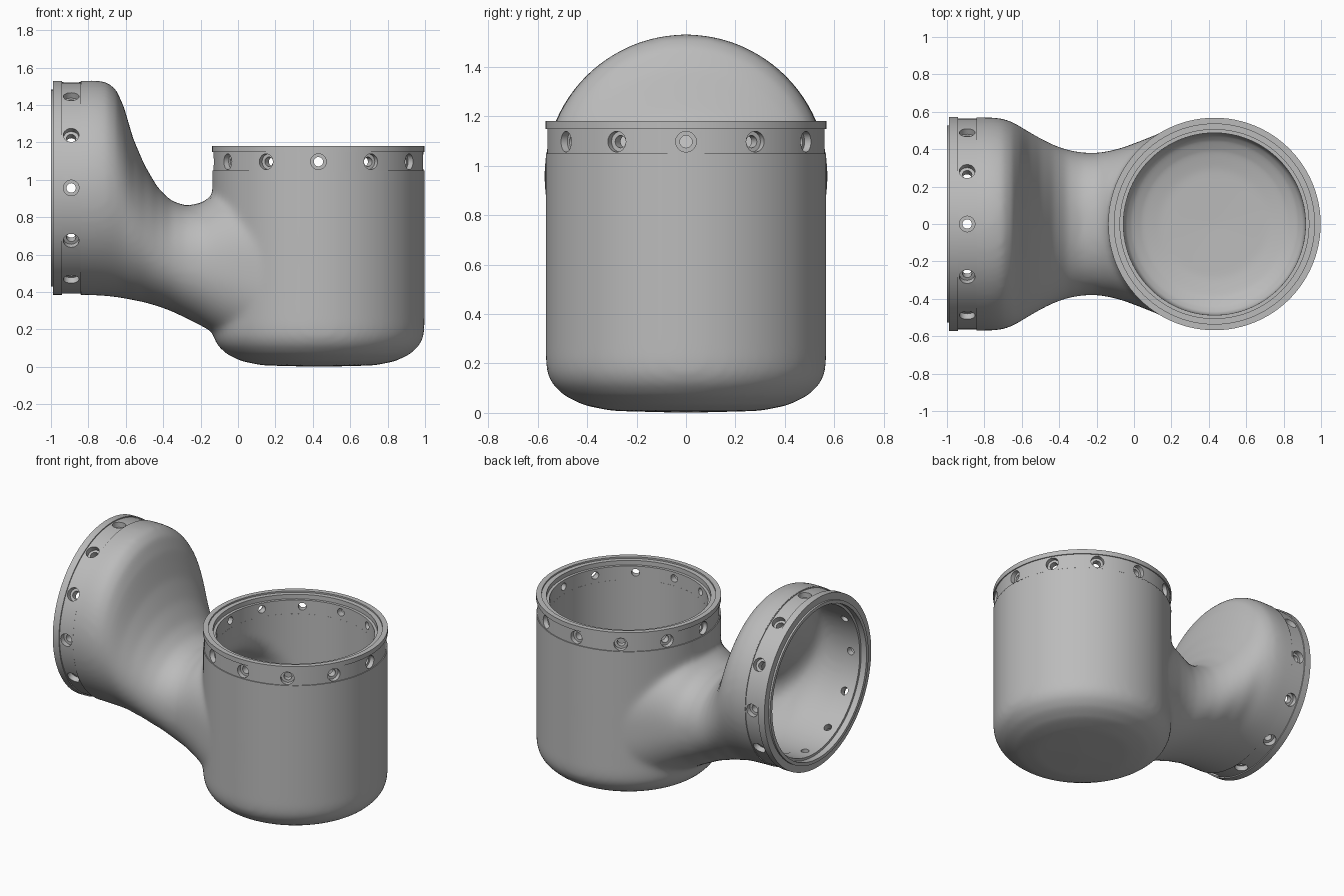
import bpy, bmesh, math
from mathutils import Matrix, Vector

cube = bpy.data.objects.get("Cube")
if cube:
    bpy.data.objects.remove(cube)

grey = bpy.data.materials.new("cast_grey")
grey.use_nodes = True
COLOUR = (0.5, 0.5, 0.5, 1)
grey.diffuse_color = COLOUR
grey.node_tree.nodes["Principled BSDF"].inputs["Base Color"].default_value = COLOUR

WALL = 0.08
CUP = Matrix.Translation((0.43, 0, 0))
SIDE = Matrix.Translation((0, 0, 0.957)) @ Matrix.Rotation(-math.pi / 2, 4, "Y")


def lathe(bm, profile, matrix, closed=False, steps=96):
    """Spin a (radius, height) profile around the local z axis."""
    verts = [bm.verts.new((r, 0, h)) for r, h in profile]
    pairs = list(zip(verts, verts[1:]))
    if closed:
        pairs.append((verts[-1], verts[0]))
    edges = [bm.edges.new(p) for p in pairs]
    out = bmesh.ops.spin(bm, geom=verts + edges, cent=(0, 0, 0), axis=(0, 0, 1),
                         angle=math.tau, steps=steps, use_merge=False)
    del out
    new = [v for v in bm.verts if not v.tag]
    bmesh.ops.remove_doubles(bm, verts=new, dist=0.00002)
    new = [v for v in bm.verts if not v.tag]
    bmesh.ops.transform(bm, matrix=matrix, verts=new)
    for v in new:
        v.tag = True


def finish(name, bm):
    bmesh.ops.recalc_face_normals(bm, faces=bm.faces)
    mesh = bpy.data.meshes.new(name)
    bm.to_mesh(mesh)
    bm.free()
    mesh.materials.append(grey)
    obj = bpy.data.objects.new(name, mesh)
    bpy.context.collection.objects.link(obj)
    return obj


def bake(obj):
    """Apply the modifier stack."""
    deps = bpy.context.evaluated_depsgraph_get()
    mesh = bpy.data.meshes.new_from_object(obj.evaluated_get(deps))
    obj.modifiers.clear()
    obj.data = mesh
    if not mesh.materials:
        mesh.materials.append(grey)


def smooth(obj):
    bpy.ops.object.select_all(action="DESELECT")
    obj.select_set(True)
    bpy.context.view_layer.objects.active = obj
    bpy.ops.object.shade_smooth_by_angle(angle=math.radians(35))


# Elbow body: round-bottomed cup fused with a lofted neck
bm = bmesh.new()
lathe(bm, [(0, 0), (0.3, 0.008), (0.41, 0.03), (0.49, 0.068), (0.54, 0.115),
           (0.561, 0.16), (0.567, 0.21), (0.567, 1.2), (0, 1.2)], CUP)

# Neck stations: x, bottom, top, half width, roundness exponent
stations = [
    (-0.95, 0.387, 1.527, 0.57, 2), (-0.76, 0.383, 1.531, 0.57, 2),
    (-0.7, 0.379, 1.523, 0.563, 2), (-0.65, 0.373, 1.48, 0.545, 2),
    (-0.61, 0.367, 1.39, 0.523, 2), (-0.56, 0.357, 1.22, 0.493, 2),
    (-0.5, 0.345, 1.08, 0.458, 2), (-0.43, 0.325, 0.96, 0.423, 2.1),
    (-0.36, 0.3, 0.89, 0.398, 2.1), (-0.28, 0.262, 0.862, 0.382, 2.2),
    (-0.2, 0.222, 0.875, 0.38, 2.2), (-0.13, 0.183, 0.92, 0.39, 2.3),
    (-0.05, 0.138, 0.95, 0.412, 2.4), (0.05, 0.088, 0.95, 0.45, 2.6),
    (0.15, 0.047, 0.95, 0.49, 2.8), (0.25, 0.02, 0.95, 0.525, 3),
    (0.43, 0.003, 0.95, 0.555, 3)]
loops = []
for x, low, high, half, power in stations:
    loop = []
    for i in range(96):
        a = math.tau * i / 96
        c, s = math.cos(a), math.sin(a)
        y = math.copysign(abs(c) ** (2 / power), c) * half
        z = math.copysign(abs(s) ** (2 / power), s) * (high - low) / 2
        loop.append(bm.verts.new((x, y, z + (high + low) / 2)))
    loops.append(loop)
for a, b in zip(loops, loops[1:]):
    for i in range(96):
        bm.faces.new((a[i - 1], a[i], b[i], b[i - 1]))
bm.faces.new(loops[0])
bm.faces.new(loops[-1])
body = finish("elbow_body", bm)
mod = body.modifiers.new("fuse", "REMESH")
mod.mode = "VOXEL"
mod.voxel_size = 0.018
mod = body.modifiers.new("blend", "SMOOTH")
mod.iterations = 12
bake(body)

# Open both ends, then give the shell its wall thickness
bm = bmesh.new()
bm.from_mesh(body.data)
for point, normal in (((0, 0, 1.047), (0, 0, 1)), ((-0.84, 0, 0), (-1, 0, 0))):
    # The upper cut applies only to the cup, not to the taller side socket
    part = [f for f in bm.faces if normal[0] or f.calc_center_median().x > -0.2]
    geom = set(part) | {e for f in part for e in f.edges} | {v for f in part for v in f.verts}
    bmesh.ops.bisect_plane(bm, geom=list(geom), plane_co=point, plane_no=normal, dist=0.0001)
    gone = [f for f in bm.faces
            if (f.calc_center_median() - Vector(point)).dot(Vector(normal)) > 0
            and (normal[0] or f.calc_center_median().x > -0.2)]
    bmesh.ops.delete(bm, geom=gone, context="FACES")
bm.to_mesh(body.data)
bm.free()
mod = body.modifiers.new("wall", "SOLIDIFY")
mod.thickness = WALL
mod.offset = -1
bake(body)
smooth(body)


# Flanged collars with twelve counterbored bolt holes each
def collar(name, profile, matrix, hole_height):
    bm = bmesh.new()
    lathe(bm, profile, matrix, closed=True)
    ring = finish(name, bm)
    bm = bmesh.new()
    drill = [(0, 0.4), (0.025, 0.4), (0.025, 0.53), (0.042, 0.53), (0.042, 0.65), (0, 0.65)]
    for i in range(12):
        turn = Matrix.Rotation(math.tau * i / 12, 4, "Z")
        tip = Matrix.Rotation(math.pi / 2, 4, "Y")
        lathe(bm, drill, matrix @ Matrix.Translation((0, 0, hole_height)) @ turn @ tip, steps=20)
    cutter = finish(name + "_drill", bm)
    cutter.hide_render = True
    mod = ring.modifiers.new("holes", "BOOLEAN")
    mod.operation = "DIFFERENCE"
    mod.solver = "EXACT"
    mod.object = cutter
    bake(ring)
    bpy.data.objects.remove(cutter)
    smooth(ring)


collar("upper_collar", [
    (0.487, 1.045), (0.567, 1.045), (0.567, 1.05), (0.561, 1.05), (0.561, 1.148),
    (0.568, 1.148), (0.568, 1.18), (0.535, 1.18), (0.535, 1.17), (0.505, 1.17),
    (0.505, 1.14), (0.487, 1.14)], CUP, 1.097)
collar("side_collar", [
    (0.489, 0.838), (0.57, 0.838), (0.57, 0.843), (0.565, 0.843), (0.565, 0.942),
    (0.572, 0.942), (0.572, 0.988), (0.527, 0.988), (0.527, 1), (0.505, 1),
    (0.505, 0.96), (0.489, 0.96)], SIDE, 0.892)
